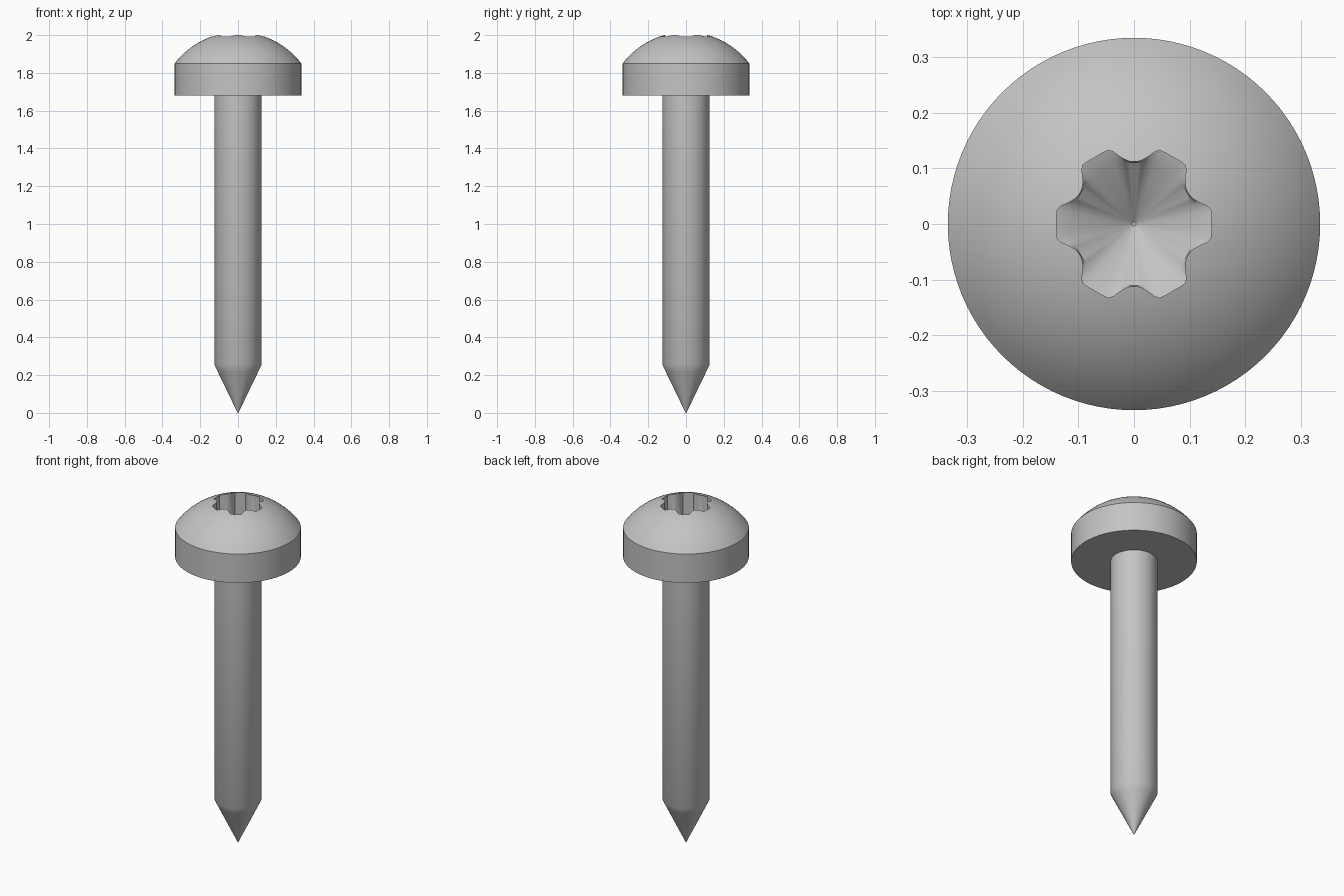
import bpy, bmesh
from math import sin, cos, asin, radians, sqrt, tau

cube = bpy.data.objects.get("Cube")
if cube:
    bpy.data.objects.remove(cube, do_unlink=True)

steel = bpy.data.materials.new("grey_steel")
steel.use_nodes = True
steel.diffuse_color = (0.55, 0.55, 0.55, 1)
steel.node_tree.nodes["Principled BSDF"].inputs["Base Color"].default_value = (0.55, 0.55, 0.55, 1)


def loft(name, rings):
    """Closed solid through a stack of rings, each a list of points."""
    bm = bmesh.new()
    loops = [[bm.verts.new(p) for p in ring] for ring in rings]
    count = len(loops[0])
    for low, high in zip(loops, loops[1:]):
        for i in range(count):
            j = (i + 1) % count
            bm.faces.new((low[i], low[j], high[j], high[i]))
    bm.faces.new(loops[0][::-1])
    bm.faces.new(loops[-1])
    bmesh.ops.recalc_face_normals(bm, faces=bm.faces)
    mesh = bpy.data.meshes.new(name)
    bm.to_mesh(mesh)
    bm.free()
    mesh.materials.append(steel)
    obj = bpy.data.objects.new(name, mesh)
    bpy.context.collection.objects.link(obj)
    return obj


def circle(r, z, count=96):
    return [(r * cos(tau * i / count), r * sin(tau * i / count), z) for i in range(count)]


def activate(obj):
    bpy.ops.object.select_all(action="DESELECT")
    obj.select_set(True)
    bpy.context.view_layer.objects.active = obj


# Shank with pointed tip
shank = loft("shank", [circle(r, z) for r, z in
                       [(0.002, 0), (0.108, 0.22), (0.125, 0.255), (0.125, 1.68)]])

# Head: straight rim below a spherical dome
HEAD_R, RIM_Z, DOME_H = 0.335, 1.85, 0.166
ball_r = (HEAD_R ** 2 + DOME_H ** 2) / (2 * DOME_H)
edge = asin(HEAD_R / ball_r)
rings = [circle(HEAD_R, 1.68)]
for k in range(16):
    a = edge * (1 - k / 16)
    rings.append(circle(ball_r * sin(a), RIM_Z + DOME_H - ball_r * (1 - cos(a))))
head = loft("head", rings)

# Six-lobed drive socket: straight walls, conical floor
half_lobe = [(0, .139), (6, .14), (11, .1405), (14, .135), (18, .124), (22, .117), (26, .113), (30, .112)]
lobe = [(-a, r) for a, r in half_lobe[:0:-1]] + half_lobe[:-1]
outline = [(radians(60 * n + a), r) for n in range(6) for a, r in lobe]


def star(z, limit=1.0):
    return [(min(r, limit) * cos(a), min(r, limit) * sin(a), z) for a, r in outline]


socket = loft("socket_cutter", [star(1.735, 0.004), star(1.815, 0.111), star(1.825), star(2.1)])
socket.hide_render = True
cut = head.modifiers.new("socket", "BOOLEAN")
cut.operation = "DIFFERENCE"
cut.solver = "EXACT"
cut.object = socket
activate(head)
bpy.ops.object.modifier_apply(modifier=cut.name)
bpy.data.objects.remove(socket, do_unlink=True)

for part in (shank, head):
    activate(part)
    bpy.ops.object.shade_smooth_by_angle(angle=radians(30))
